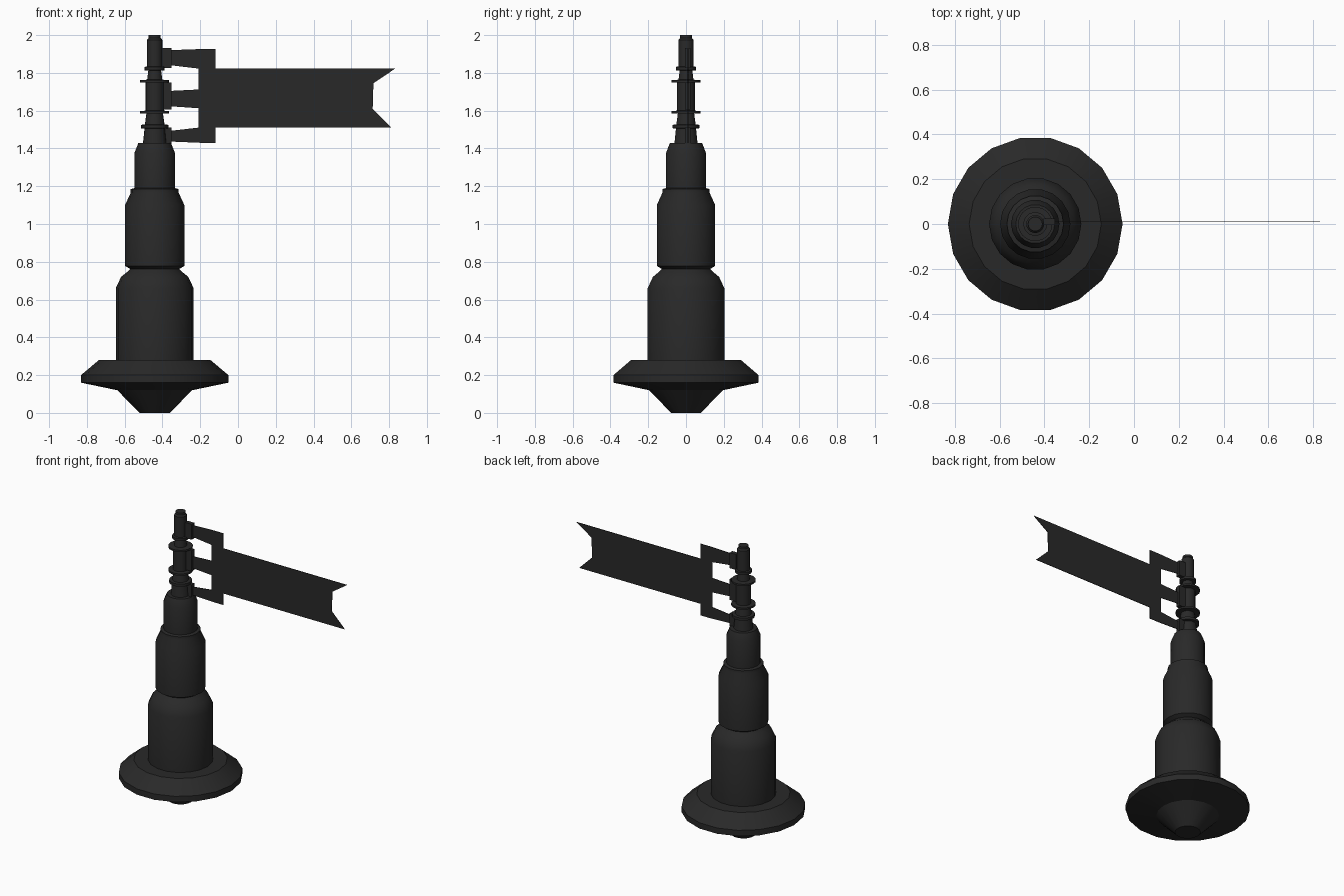
import bpy, bmesh
from math import sin, cos, tau, radians

if "Cube" in bpy.data.objects:
    bpy.data.objects.remove(bpy.data.objects["Cube"])

CX = -0.441      # tower axis
FLAG_Y = 0.01    # plane of the vane
SIDES = 18

mat = bpy.data.materials.new("dark_metal")
mat.diffuse_color = (0.022, 0.022, 0.022, 1)
mat.use_nodes = True
mat.node_tree.nodes["Principled BSDF"].inputs["Base Color"].default_value = mat.diffuse_color


def finish(name, bm, smooth=False):
    bmesh.ops.recalc_face_normals(bm, faces=bm.faces)
    me = bpy.data.meshes.new(name)
    bm.to_mesh(me)
    bm.free()
    me.materials.append(mat)
    ob = bpy.data.objects.new(name, me)
    bpy.context.collection.objects.link(ob)
    if smooth:
        bpy.ops.object.select_all(action='DESELECT')
        ob.select_set(True)
        bpy.context.view_layer.objects.active = ob
        bpy.ops.object.shade_smooth_by_angle(angle=radians(28))
    return ob


def lathe(name, profile, cap_bottom=False, cap_top=False):
    """Revolve (radius, z) points round the tower axis."""
    bm = bmesh.new()
    rings = [[bm.verts.new((CX + r * cos(tau * i / SIDES), r * sin(tau * i / SIDES), z))
              for i in range(SIDES)] for r, z in profile]
    for a, b in zip(rings, rings[1:]):
        for i in range(SIDES):
            j = (i + 1) % SIDES
            bm.faces.new((a[i], a[j], b[j], b[i]))
    if cap_bottom:
        bm.faces.new(rings[0][::-1])
    if cap_top:
        bm.faces.new(rings[-1])
    bmesh.ops.recalc_face_normals(bm, faces=bm.faces)
    return finish(name, bm, True)


def plate(name, outlines, thick=0.004):
    """Thin vertical plates from (x, z) outlines."""
    bm = bmesh.new()
    for pts in outlines:
        f = bm.faces.new([bm.verts.new((x, FLAG_Y - thick / 2, z)) for x, z in pts])
        ext = bmesh.ops.extrude_face_region(bm, geom=[f], use_keep_orig=True)
        for v in ext["geom"]:
            if isinstance(v, bmesh.types.BMVert):
                v.co.y += thick
    return finish(name, bm)


# Flared foot with conical underside
lathe("base", [(0.08, 0), (0.198, 0.12), (0.39, 0.16), (0.39, 0.20),
               (0.295, 0.28), (0.206, 0.28)], cap_bottom=True)

# Three stacked tiers with chamfered shoulders
lathe("lower_tier", [(0.206, 0.28), (0.206, 0.66), (0.178, 0.72), (0.147, 0.745), (0.13, 0.762)])
lathe("middle_tier", [(0.13, 0.762), (0.157, 0.778), (0.157, 1.10), (0.127, 1.165),
                      (0.127, 1.185), (0.108, 1.19)])
lathe("upper_tier", [(0.108, 1.19), (0.108, 1.375), (0.09, 1.42), (0.087, 1.428), (0.062, 1.428)])

# Mast with its collars
lathe("mast", [(0.062, 1.428), (0.054, 1.505), (0.072, 1.507), (0.072, 1.525), (0.052, 1.527),
               (0.044, 1.584), (0.077, 1.586), (0.077, 1.598), (0.048, 1.60),
               (0.048, 1.748), (0.077, 1.75), (0.077, 1.762), (0.04, 1.764),
               (0.034, 1.812), (0.053, 1.814), (0.053, 1.832), (0.04, 1.834),
               (0.04, 1.975), (0.032, 1.985), (0.032, 2.0)], cap_top=True)

# Clamps gripping the mast
for name, z0, z1 in (("bottom_clamp", 1.425, 1.512), ("middle_clamp", 1.605, 1.75),
                     ("top_clamp", 1.825, 1.932)):
    bm = bmesh.new()
    bmesh.ops.create_cube(bm, size=1)
    for v in bm.verts:
        v.co.x = -0.378 + v.co.x * 0.05
        v.co.y = FLAG_Y + v.co.y * 0.03
        v.co.z = (z0 + z1) / 2 + v.co.z * (z1 - z0)
    finish(name, bm)

# Vane: comb-shaped bracket and swallow-tailed banner in one outline
plate("vane", [[
    (-0.37, 1.92), (-0.20, 1.926), (-0.12, 1.926), (-0.12, 1.822), (0.831, 1.822),
    (0.717, 1.745), (0.713, 1.608), (0.812, 1.51), (-0.12, 1.51), (-0.12, 1.43),
    (-0.20, 1.43), (-0.37, 1.437), (-0.37, 1.492), (-0.21, 1.51), (-0.21, 1.613),
    (-0.37, 1.624), (-0.37, 1.704), (-0.21, 1.712), (-0.21, 1.823), (-0.37, 1.842)]])
